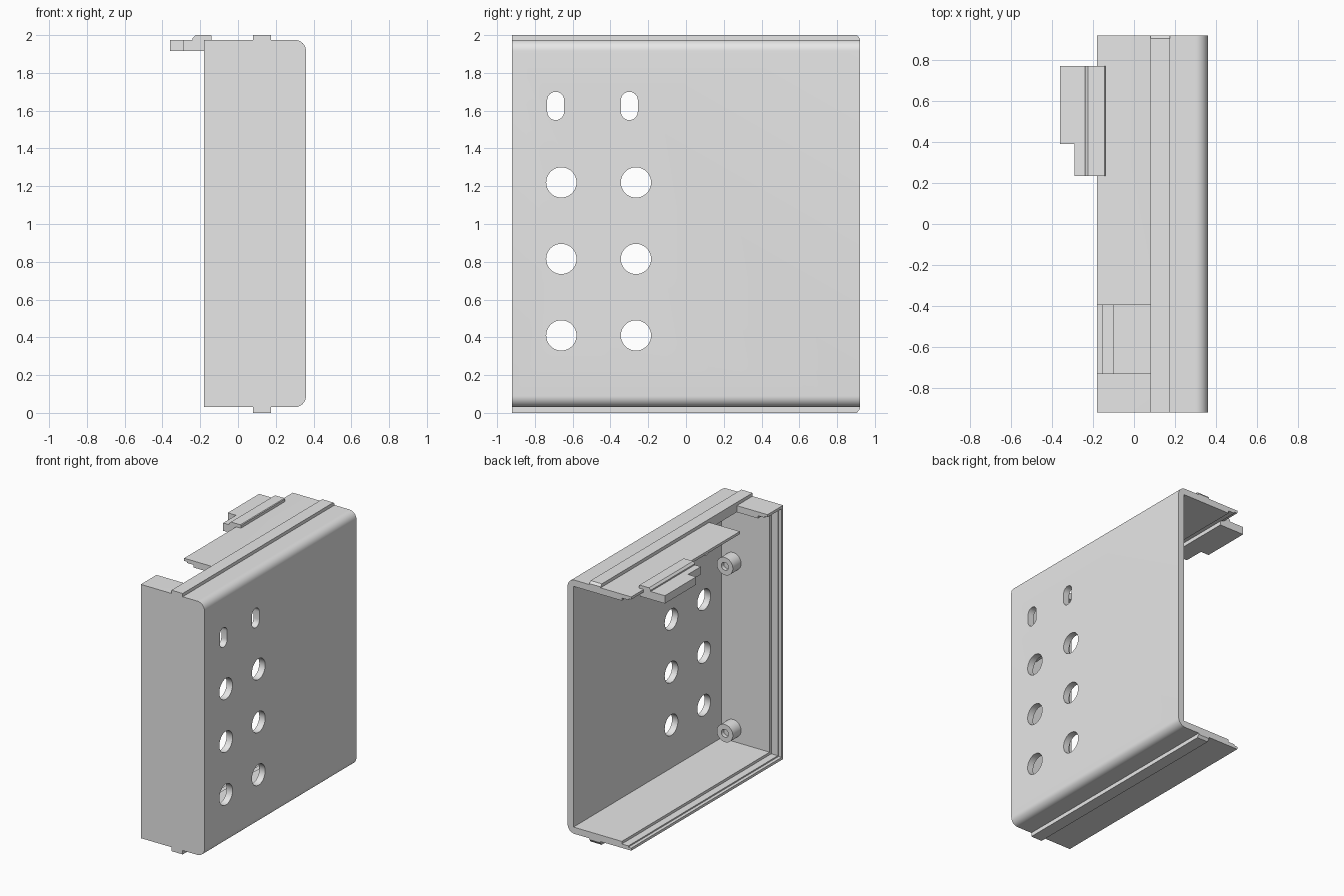
import bpy, bmesh, math
from mathutils import Vector

cube = bpy.data.objects.get("Cube")
if cube:
    bpy.data.objects.remove(cube, do_unlink=True)

grey = bpy.data.materials.new("light_grey")
grey.use_nodes = True
grey.diffuse_color = (0.8, 0.8, 0.8, 1)
grey.node_tree.nodes["Principled BSDF"].inputs["Base Color"].default_value = (0.8, 0.8, 0.8, 1)


def prism(name, points, axis, low, high):
    """Extrude a 2D outline along x, y or z; points use the other two axes in order."""
    def place(p, d):
        co = list(p)
        co.insert("xyz".index(axis), d)
        return Vector(co)
    bm = bmesh.new()
    face = bm.faces.new([bm.verts.new(place(p, low)) for p in points])
    ext = bmesh.ops.extrude_face_region(bm, geom=[face])
    shift = place((0, 0), high - low)
    bmesh.ops.translate(bm, vec=shift, verts=[v for v in ext["geom"] if isinstance(v, bmesh.types.BMVert)])
    bmesh.ops.recalc_face_normals(bm, faces=bm.faces)
    mesh = bpy.data.meshes.new(name)
    bm.to_mesh(mesh)
    bm.free()
    mesh.materials.append(grey)
    obj = bpy.data.objects.new(name, mesh)
    bpy.context.collection.objects.link(obj)
    return obj


def box(name, x, y, z):
    return prism(name, [(x[0], y[0]), (x[1], y[0]), (x[1], y[1]), (x[0], y[1])], "z", *z)


def arc(cx, cy, r, start, end, n):
    return [(cx + r * math.cos(math.radians(start + (end - start) * i / n)),
             cy + r * math.sin(math.radians(start + (end - start) * i / n))) for i in range(n + 1)]


def circle(cx, cy, r, n=40):
    return arc(cx, cy, r, 0, 360, n)[:-1]


def cut(target, cutter):
    mod = target.modifiers.new(cutter.name, "BOOLEAN")
    mod.operation = "DIFFERENCE"
    mod.solver = "EXACT"
    mod.object = cutter
    cutter.hide_render = True
    cutter.hide_set(True)
    bpy.context.view_layer.objects.active = target
    bpy.ops.object.modifier_apply(modifier=mod.name)
    bpy.data.objects.remove(cutter, do_unlink=True)


def smooth(obj):
    bpy.ops.object.select_all(action="DESELECT")
    obj.select_set(True)
    bpy.context.view_layer.objects.active = obj
    bpy.ops.object.shade_smooth_by_angle(angle=math.radians(30))


# Housing: outer block with two rounded long edges
R = 0.06
outline = ([(-0.18, 0.03)] + arc(0.36 - R, 0.03 + R, R, -90, 0, 10)
           + arc(0.36 - R, 1.975 - R, R, 0, 90, 10) + [(-0.18, 1.975)])
housing = prism("housing", outline, "y", -0.92, 0.92)

# Hollow interior, stepping thinner towards the open side
for x_max, wall in ((0.31, 0.05), (-0.10, 0.03), (-0.155, 0.02)):
    cut(housing, box("hollow", (-0.5, x_max), (-0.92 + wall, 1.2), (0.03 + wall, 1.975 - wall)))

# Notch through the top wall
cut(housing, box("notch", (-0.5, 0.08), (-0.73, -0.395), (1.8, 2.1)))

# Round holes and slots in the side plate
for y in (-0.66, -0.265):
    for z in (0.41, 0.815, 1.22):
        cut(housing, prism("hole", circle(y, z, 0.08), "x", 0.2, 0.5))
for y in (-0.69, -0.30):
    slot = arc(y, 1.655, 0.045, 0, 180, 12) + arc(y, 1.595, 0.045, 180, 360, 12)
    cut(housing, prism("slot", slot, "x", 0.2, 0.5))
smooth(housing)

# Long rails on the top and bottom, with a chamfered back end
for name, base, tip in (("top_rail", 1.965, 2.0), ("bottom_rail", 0.04, 0.0)):
    mid = tip + (base - tip) * 0.5
    prism(name, [(-0.92, base), (0.92, base), (0.92, mid), (0.905, tip), (-0.92, tip)], "x", 0.08, 0.175)

# Latch tab with a stepped outer edge and a ridge on top
prism("latch_tab", [(-0.15, 0.235), (-0.15, 0.77), (-0.36, 0.77), (-0.36, 0.39),
                    (-0.29, 0.39), (-0.29, 0.235)], "z", 1.915, 1.975)
prism("latch_ridge", [(-0.24, 1.97), (-0.24, 1.985), (-0.225, 2.0), (-0.145, 2.0),
                      (-0.14, 1.995), (-0.14, 1.97)], "y", 0.235, 0.77)

# Pegs on the inside of the front wall, each with a shallow socket
for name, z in (("lower_peg", 0.18), ("upper_peg", 1.46)):
    peg = prism(name, circle(0.21, z, 0.068), "y", -0.89, -0.77)
    cut(peg, prism("socket", circle(0.21, z, 0.03, 24), "y", -0.80, -0.7))
    smooth(peg)
